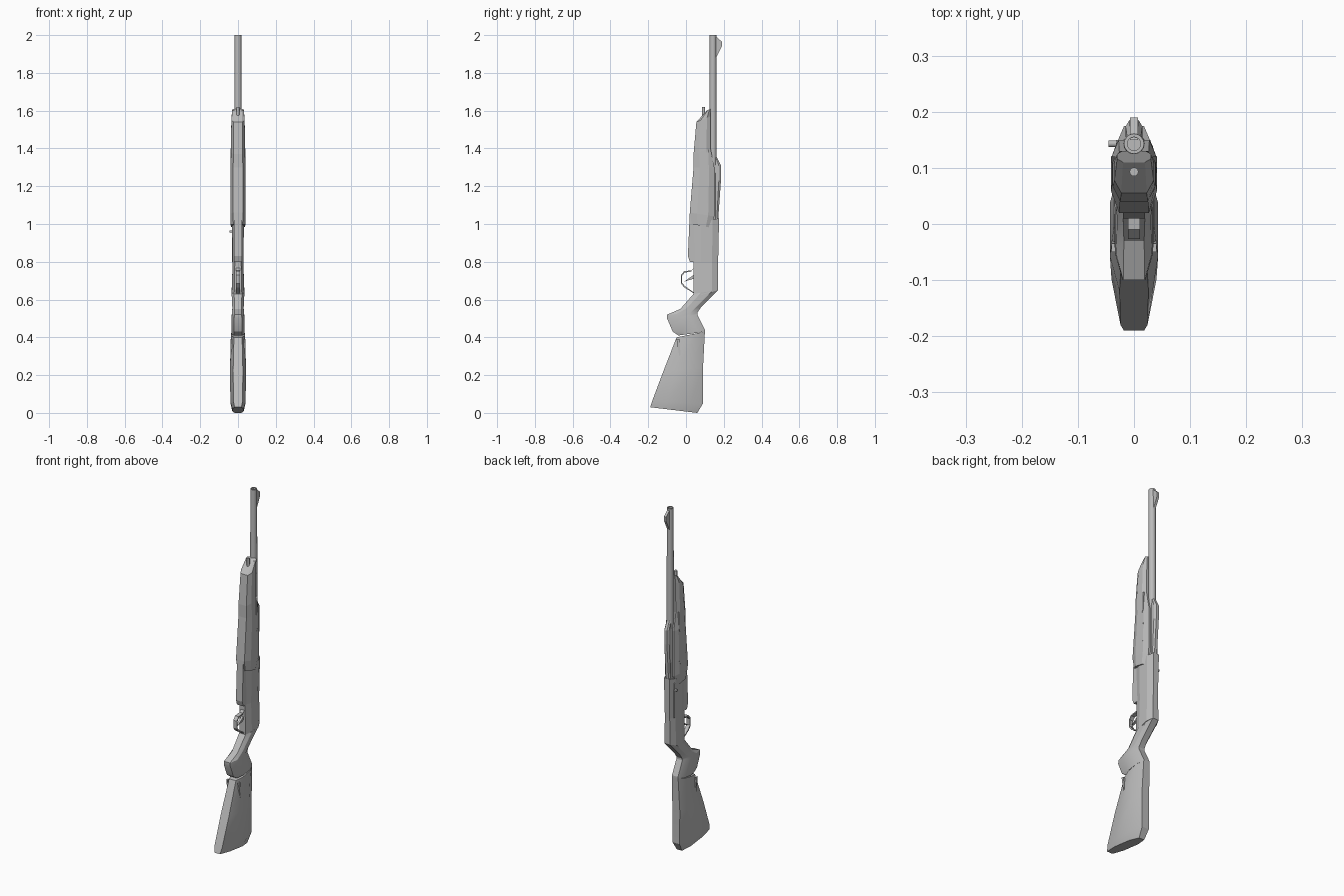
import bpy, bmesh
from math import cos, sin, pi, radians
from mathutils import Vector

old_cube = bpy.data.objects.get("Cube")
if old_cube:
    bpy.data.objects.remove(old_cube, do_unlink=True)

grey = bpy.data.materials.new("plain grey")
grey.use_nodes = True
colour = (.5, .5, .5, 1)
grey.diffuse_color = colour
grey.node_tree.nodes["Principled BSDF"].inputs["Base Color"].default_value = colour


def skin(name, rings):
    """Join matching rings of points into one closed surface."""
    bm = bmesh.new()
    loops = [[bm.verts.new(point) for point in ring] for ring in rings]
    for lower, upper in zip(loops, loops[1:]):
        for i in range(len(lower)):
            bm.faces.new((lower[i - 1], lower[i], upper[i], upper[i - 1]))
    bm.faces.new(loops[0])
    bm.faces.new(loops[-1])
    bmesh.ops.recalc_face_normals(bm, faces=bm.faces)
    mesh = bpy.data.meshes.new(name)
    bm.to_mesh(mesh)
    bm.free()
    mesh.materials.append(grey)
    part = bpy.data.objects.new(name, mesh)
    bpy.context.collection.objects.link(part)
    return part


def shade_smooth(part, degrees):
    """Smooth the gentle edges and keep the hard ones."""
    bpy.ops.object.select_all(action="DESELECT")
    part.select_set(True)
    bpy.context.view_layer.objects.active = part
    bpy.ops.object.shade_smooth_by_angle(angle=radians(degrees))


def hull(name, sections, front_share=.6, back_share=.55):
    """Eight-sided body; each section has a front point, a back point and a half width."""
    rings = []
    for front, back, width in sections:
        front, back = Vector((0, *front)), Vector((0, *back))
        half = [(0, front_share), (.3, 1), (.75, 1), (1, back_share)]
        ring = [front.lerp(back, t) + Vector((width * share, 0, 0)) for t, share in half]
        ring += [Vector((-p.x, p.y, p.z)) for p in reversed(ring)]
        rings.append(ring)
    return skin(name, rings)


def plate(name, outline, half_width, offset=0):
    """Side outline of y, z points, extruded across x."""
    sides = (offset - half_width, offset + half_width)
    return skin(name, [[(x, y, z) for y, z in outline] for x in sides])


def lathe(name, profile, y, sides):
    """Radius and height profile turned about an upright axis."""
    turns = [2 * pi * i / sides for i in range(sides)]
    part = skin(name, [[(r * cos(a), y + r * sin(a), z) for a in turns] for r, z in profile])
    shade_smooth(part, 50)
    return part


# Buttstock: slanted butt, wide belly, narrow comb
buttstock = hull("buttstock", [
    ((-.19, .03), (.06, 0), .03),
    ((-.18, .06), (.09, .05), .04),
    ((-.12, .22), (.09, .24), .043),
    ((-.05, .4), (.1, .43), .036)])
shade_smooth(buttstock, 25)

# Pistol grip and wrist
wrist = (.06, .52)
grip = hull("grip", [
    ((-.04, .41), (.1, .43), .034),
    ((-.07, .43), (.1, .44), .035),
    ((-.1, .5), wrist, .034),
    ((-.1, .52), (.06, .53), .032),
    ((-.03, .55), (.08, .56), .03),
    ((.04, .63), (.17, .65), .034)])
shade_smooth(grip, 25)

# Receiver, floorplate and port cover
hull("receiver", [
    ((.04, .61), (.17, .65), .034),
    ((.04, .8), (.17, .8), .028),
    ((.04, 1), (.175, 1.03), .032)])
plate("magazine", [(.02, 1.06), (.01, .83), (.02, .8), (.05, .8), (.05, 1.06)], .02)
plate("port_cover", [(.11, .8), (.15, .8), (.15, 1), (.11, 1)], .003, -.029)

# Forend with a blunt, slanted nose
hull("forend", [
    ((.03, 1), (.13, .98), .038),
    ((.02, 1.06), (.15, 1.04), .041),
    ((.04, 1.3), (.15, 1.3), .039),
    ((.04, 1.37), (.13, 1.4), .038),
    ((.055, 1.54), (.13, 1.57), .035),
    ((.11, 1.6), (.13, 1.61), .03)], front_share=.65, back_share=.7)

# Slanted ribs and stock wedges on both sides
for side, label in ((-1, "right"), (1, "left")):
    for row, bottom in (("lower", 1.1), ("upper", 1.28)):
        rib = [(.11, bottom), (.12, bottom + .02), (.12, bottom + .12), (.11, bottom + .1)]
        plate(f"{label}_{row}_forend_rib", rib, .004, side * .037)
    wedge = [(-.05, .39), (-.035, .39), (-.02, .2)]
    plate(f"{label}_stock_wedge", wedge, .004, side * .036)

# Barrel with hollow muzzle
bore = .012
barrel_line = .143
lathe("barrel", [(.02, .98), (.018, 2), (bore, 2), (bore, 1.9)], barrel_line, sides=16)

# Sights
plate("front_sight", [(.15, 2), (.19, 1.965), (.19, 1.94), (.15, 1.86)], .007)
hull("rear_sight_base", [
    ((.14, 1.02), (.17, 1.02), .015),
    ((.14, 1.23), (.185, 1.23), .015),
    ((.14, 1.31), (.185, 1.31), .015),
    ((.14, 1.36), (.16, 1.36), .012)], front_share=1)

# Sling stud
lathe("sling_stud", [(.008, 1.55), (.008, 1.62)], y=.093, sides=10)

# Bolt handle, on the right side only
handle = lathe("bolt_handle", [(.006, .02), (.006, .045)], y=0, sides=8)
handle.rotation_euler.y = -pi / 2
handle.location = (0, barrel_line, .96)

# Trigger guard: a flat strap bent round the trigger
centre = Vector((0, .01, .71))
half_strap = Vector((.011, 0, 0))
strap = []
for y, z in ((.05, .78), (.03, .755), (-.01, .75), (-.027, .73),
             (-.027, .685), (-.01, .665), (.045, .63)):
    outer = Vector((0, y, z))
    inner = outer + (centre - outer).normalized() * .008
    strap.append([outer - half_strap, outer + half_strap, inner + half_strap, inner - half_strap])
skin("trigger_guard", strap)
plate("trigger", [(.04, .73), (-.01, .695), (.04, .71)], .006)
